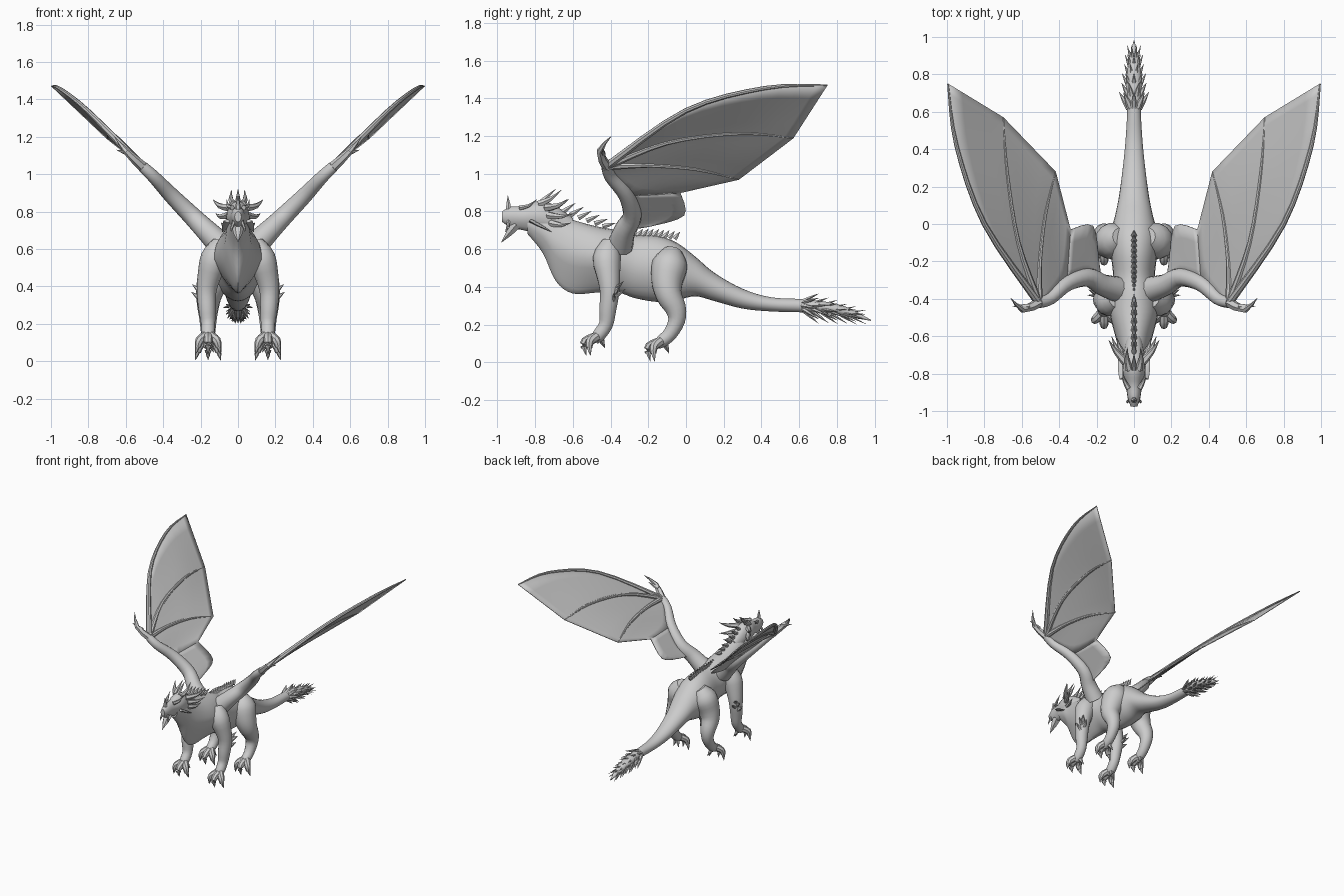
import bpy, bmesh, math
from mathutils import Vector

cube = bpy.data.objects.get("Cube")
if cube:
    bpy.data.objects.remove(cube)

COLOR = (.6, .6, .6, 1)
skin = bpy.data.materials.new("grey_hide")
skin.use_nodes = True
skin.diffuse_color = COLOR
skin.node_tree.nodes["Principled BSDF"].inputs["Base Color"].default_value = COLOR


def finish(bm, name, mirror=False, thickness=0, angle=40):
    """Turn a bmesh into a shaded object, optionally mirrored across x."""
    bmesh.ops.recalc_face_normals(bm, faces=bm.faces)
    mesh = bpy.data.meshes.new(name)
    bm.to_mesh(mesh)
    bm.free()
    obj = bpy.data.objects.new(name, mesh)
    bpy.context.collection.objects.link(obj)
    mesh.materials.append(skin)
    if thickness:
        solid = obj.modifiers.new("thickness", 'SOLIDIFY')
        solid.thickness, solid.offset = thickness, 0
    if mirror:
        obj.modifiers.new("mirror", 'MIRROR').use_mirror_merge = False
    bpy.ops.object.select_all(action='DESELECT')
    obj.select_set(True)
    bpy.context.view_layer.objects.active = obj
    bpy.ops.object.shade_smooth_by_angle(angle=math.radians(angle))
    return obj


def smooth(rows, steps):
    """Catmull-Rom interpolation of equal-length rows of numbers."""
    rows = [Vector(r) for r in rows]
    out = []
    for i in range(len(rows) - 1):
        a, b, c, d = (rows[min(max(i + k, 0), len(rows) - 1)] for k in (-1, 0, 1, 2))
        for s in range(steps):
            t = s / steps
            out.append(b + (c - a) * t / 2 + (a - b * 2.5 + c * 2 - d / 2) * t * t
                       + ((b - c) * 1.5 + (d - a) / 2) * t ** 3)
    return out + [rows[-1]]


def skin_rings(bm, rings):
    """Bridge a sequence of rings and cap both ends."""
    rings = [[bm.verts.new(p) for p in ring] for ring in rings]
    n = len(rings[0])
    for a, b in zip(rings, rings[1:]):
        for i in range(n):
            bm.faces.new((a[i], a[(i + 1) % n], b[(i + 1) % n], b[i]))
    bm.faces.new(rings[0])
    bm.faces.new(rings[-1])


def tube(bm, rows, sides=8, steps=3, flat=1):
    """Tapered tube; each row is x, y, z, radius; flat scales its depth."""
    pts = smooth(rows, steps)
    pos = [p.to_3d() if len(p) == 3 else Vector(p[:3]) for p in pts]
    whole = pos[-1] - pos[0]
    ref = Vector((0, 1, 0)) if abs(whole.z) > abs(whole.y) else Vector((0, 0, 1))
    rings = []
    for i, p in enumerate(pos):
        t = (pos[min(i + 1, len(pos) - 1)] - pos[max(i - 1, 0)]).normalized()
        u = t.cross(ref).normalized()
        v = u.cross(t)
        r = max(pts[i][3], .0008)
        rings.append([p + u * r * math.cos(k * math.tau / sides)
                      + v * r * flat * math.sin(k * math.tau / sides) for k in range(sides)])
    skin_rings(bm, rings)


def spike(bm, base, tip, r, flat=1, bend=(0, 0, 0)):
    base, tip = Vector(base), Vector(tip)
    mid = (base + tip) / 2 + Vector(bend)
    tube(bm, [(*base, r), (*mid, r * .65), (*tip, 0)], 6, 2, flat)


def trunk(name, rows, sides=24):
    """Loft along y; rows are y, top, bottom, half width, belly pinch."""
    bm = bmesh.new()
    rings = []
    for y, top, bottom, w, pinch in smooth(rows, 4):
        ring = []
        for k in range(sides):
            c, s = math.cos(k * math.tau / sides), math.sin(k * math.tau / sides)
            x = w * c * (1 + pinch * min(s, 0))
            ring.append(Vector((x, y, (top + bottom) / 2 + s * (top - bottom) / 2)))
        rings.append(ring)
    skin_rings(bm, rings)
    return finish(bm, name)


# Body, neck and tail in one loft
trunk("body_and_tail", [
    (-.84, .79, .68, .04, .2), (-.76, .80, .58, .06, .4), (-.69, .79, .43, .075, .6),
    (-.6, .755, .365, .1, .6), (-.47, .72, .37, .13, .5), (-.36, .7, .37, .12, .3),
    (-.27, .675, .34, .112, .1), (-.15, .67, .32, .125, .1), (-.05, .635, .33, .125, 0),
    (.05, .56, .35, .1, 0), (.15, .475, .325, .08, 0), (.3, .39, .285, .06, 0),
    (.45, .345, .27, .045, 0), (.62, .335, .265, .036, 0), (.75, .32, .26, .04, 0),
    (.86, .29, .24, .03, 0), (.98, .226, .22, .002, 0)])

# Head with beaked snout
trunk("head", [
    (-.975, .8, .745, .018, 0), (-.93, .825, .715, .034, .2), (-.86, .83, .7, .044, .3),
    (-.78, .855, .68, .062, .3), (-.7, .835, .66, .058, .2), (-.6, .765, .65, .04, 0)], 16)
bm = bmesh.new()
spike(bm, (0, -.9, .73), (0, -.98, .635), .036, .8)
spike(bm, (0, -.94, .8), (0, -.945, .885), .018)
finish(bm, "chin_and_nose_horn")

# Horns, brows and cheek frills
bm = bmesh.new()
for base, tip, r in [
        ((.025, -.78, .84), (.035, -.66, .915), .02), ((.045, -.74, .82), (.135, -.62, .865), .022),
        ((.05, -.73, .78), (.12, -.6, .79), .02), ((.045, -.72, .74), (.09, -.61, .74), .02),
        ((.03, -.88, .82), (.06, -.79, .865), .014), ((.02, -.94, .75), (.035, -.96, .69), .01)]:
    spike(bm, base, tip, r, 1, (.008, 0, -.012))
spike(bm, (.045, -.82, .75), (.085, -.71, .69), .035, .3)
finish(bm, "horns_and_frills", True)

# Spines along the neck and back
bm = bmesh.new()
spike(bm, (0, -.78, .84), (0, -.69, .92), .016)
for i in range(7):
    y = -.7 + i * .043
    spike(bm, (0, y, .81 - i * .015), (0, y + .07, .865 - i * .021), .016)
for i in range(12):
    y = -.37 + i * .028
    z = .695 - .2 * max(0, y + .2) ** 1.3
    spike(bm, (0, y, z - .025), (0, y + .03, z + .012), .016)
finish(bm, "back_spines")

# Spiked tail club
bm = bmesh.new()
for i in range(6):
    y, z, size = .62 + i * .05, .3 - i * .009, 1 - i * .1
    for k in range(8):
        a = (k + i % 2 / 2) * math.tau / 8
        out = Vector((math.cos(a), 0, math.sin(a)))
        spike(bm, Vector((0, y, z)) + out * .025 * size,
              Vector((0, y + .085, z - .015)) + out * .08 * size, .02 * size, .6)
finish(bm, "tail_club_spikes")


def foot(bm, x, y, z, drop):
    """Clawed foot: three front toes and a rear spur."""
    for dx, dy in ((-.05, -.035), (0, -.06), (.05, -.035)):
        knuckle = (x + dx * .9, y + dy, z - drop * .25)
        tube(bm, [(x + dx * .3, y, z, .026), (*knuckle, .024),
                  (x + dx * 1.1, y + dy * 1.1, z - drop * .6, .016)])
        spike(bm, (x + dx * 1.1, y + dy * 1.1, z - drop * .5),
              (x + dx * 1.35, y + dy * .9, z - drop), .015)
    spike(bm, (x, y + .02, z), (x - .03, y + .045, z - drop * .6), .02)


# Front legs
bm = bmesh.new()
tube(bm, [(.09, -.4, .63, .05), (.125, -.42, .55, .075), (.155, -.41, .45, .062),
          (.168, -.405, .37, .052), (.165, -.415, .28, .046), (.16, -.425, .2, .038),
          (.16, -.465, .14, .035), (.16, -.485, .11, .02)], 14)
foot(bm, .16, -.475, .135, .1)
for dx, y, z in ((.055, -.33, .43), (.08, -.35, .41), (.085, -.38, .37), (.03, -.32, .39)):
    spike(bm, (.18, -.385, z - .05), (.165 + dx, y, z), .022, .6)
finish(bm, "front_legs", True)

# Hind legs
bm = bmesh.new()
tube(bm, [(.07, -.07, .59, .05), (.105, -.085, .52, .095), (.135, -.1, .43, .085),
          (.155, -.09, .355, .07), (.16, -.055, .285, .057), (.16, -.05, .22, .046),
          (.16, -.085, .15, .038), (.16, -.13, .11, .034), (.16, -.155, .085, .02)], 14)
foot(bm, .16, -.135, .11, .105)
finish(bm, "hind_legs", True)

# Wing skeleton paths
wrist = (.51, -.42, 1.04)
arm = [(.09, -.35, .62), (.17, -.325, .7), (.25, -.285, .78), (.36, -.32, .89),
       (.45, -.4, .985), wrist]
lead = [wrist, (.8, 0, 1.335), (.95, .42, 1.455), (.995, .75, 1.47)]
middle = [wrist, (.62, -.1, 1.165), (.68, .28, 1.215), (.7, .57, 1.19)]
inner = [wrist, (.505, -.2, 1.045), (.475, .05, 1.025), (.42, .28, .97)]


def bone(bm, path, radii, sides=8):
    tube(bm, [(*p, r) for p, r in zip(path, radii)], sides, 4)


bm = bmesh.new()
bone(bm, arm, (.07, .058, .05, .042, .034, .03), 12)
for path in (lead, middle, inner):
    bone(bm, path, (.022, .014, .011, .004))
finish(bm, "wing_bones", True)

# Wrist claws
bm = bmesh.new()
spike(bm, wrist, (.66, -.395, 1.2), .028, 1, (.01, -.05, 0))
spike(bm, (.56, -.44, 1.1), (.65, -.44, 1.13), .016)
finish(bm, "wing_claws", True)

# Wing membranes stretched between the bones
notch, rear, root = (.34, -.03, .9), (.22, -.01, .78), (.19, -.19, .72)
bm = bmesh.new()


def stretch(first, second, steps=4, rows=4):
    a, b = smooth(first, steps), smooth(second, steps)
    grid = [[bm.verts.new(p.lerp(q, k / rows)) for k in range(rows + 1)] for p, q in zip(a, b)]
    for r, s in zip(grid, grid[1:]):
        for i in range(rows):
            bm.faces.new((r[i], r[i + 1], s[i + 1], s[i]))


stretch(lead, middle)
stretch(middle, inner)
stretch(inner, [wrist, arm[4], arm[3], notch])
stretch([arm[3], arm[2], arm[1]], [notch, rear, root])
bmesh.ops.remove_doubles(bm, verts=bm.verts, dist=.0005)
finish(bm, "wing_membranes", True, .006)
